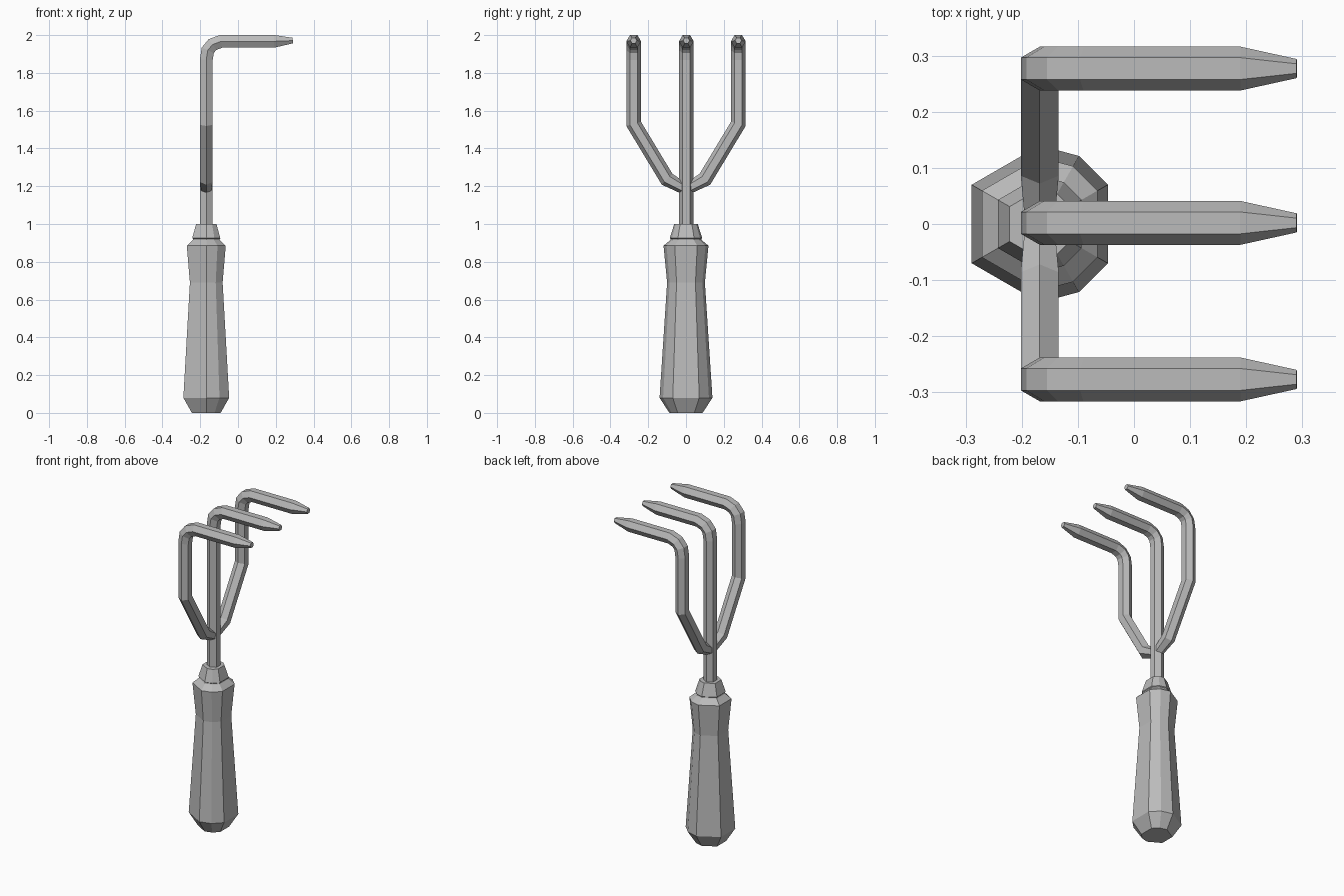
import bpy
import bmesh
from math import cos, sin, radians
from mathutils import Vector

cube = bpy.data.objects.get("Cube")
if cube:
    bpy.data.objects.remove(cube, do_unlink=True)

AXIS_X = -0.168
TUBE_R = 0.039

grey = bpy.data.materials.new("plain grey")
grey.use_nodes = True
grey.diffuse_color = (0.5, 0.5, 0.5, 1)
grey.node_tree.nodes["Principled BSDF"].inputs["Base Color"].default_value = (0.5, 0.5, 0.5, 1)


def loft(name, rings):
    """Skin a list of vertex rings and cap both ends."""
    bm = bmesh.new()
    loops = [[bm.verts.new(p) for p in ring] for ring in rings]
    n = len(loops[0])
    for a, b in zip(loops, loops[1:]):
        for i in range(n):
            j = (i + 1) % n
            bm.faces.new((a[i], a[j], b[j], b[i]))
    bm.faces.new(loops[0])
    bm.faces.new(loops[-1])
    bmesh.ops.recalc_face_normals(bm, faces=bm.faces)
    mesh = bpy.data.meshes.new(name)
    bm.to_mesh(mesh)
    bm.free()
    mesh.materials.append(grey)
    obj = bpy.data.objects.new(name, mesh)
    bpy.context.collection.objects.link(obj)


def turned(name, profile):
    """Faceted turned part from (radius, height) pairs."""
    angles = [radians(a) for a in (30, 60, 90, 150, 210, 270, 300, 330)]
    loft(name, [[(AXIS_X + r * cos(a), r * sin(a), z) for a in angles]
                for r, z in profile])


def hex_tube(name, path, radii):
    """Six-sided tube with mitred bends."""
    pts = [Vector(p) for p in path]
    dirs = [(b - a).normalized() for a, b in zip(pts, pts[1:])]
    u = dirs[0].cross(Vector((1, 0, 0))).normalized()
    v = dirs[0].cross(u)
    offsets = [u * cos(radians(60 * k)) + v * sin(radians(60 * k)) for k in range(6)]
    rings = []
    for i, p in enumerate(pts):
        if 0 < i < len(dirs):
            d = dirs[i - 1]
            t = (d + dirs[i]).normalized()
            offsets = [o - d * (o.dot(t) / d.dot(t)) for o in offsets]
        elif i == len(dirs):
            d = dirs[-1]
            offsets = [o - d * o.dot(d) for o in offsets]
        rings.append([p + o * radii[i] for o in offsets])
    loft(name, rings)


# Grip and collar
turned("handle", [(0.088, 0), (0.14, 0.08), (0.1, 0.69), (0.119, 0.885),
                  (0.083, 0.915), (0.078, 0.93)])
turned("collar", [(0.078, 0.918), (0.086, 0.925), (0.062, 1.0)])

# Prongs: a straight centre one and two flared side ones
bend = [(AXIS_X, 1.87), (-0.16, 1.92), (-0.135, 1.95), (-0.09, 1.967),
        (0.19, 1.967), (0.29, 1.971)]
stems = {
    "centre_prong": (0.002, [(0, 0.95)]),
    "left_prong": (0.277, [(0.01, 1.187), (0.1, 1.237), (0.277, 1.53)]),
    "right_prong": (-0.277, [(-0.01, 1.187), (-0.1, 1.237), (-0.277, 1.53)]),
}
for name, (y, stem) in stems.items():
    start = [(AXIS_X, y if len(stem) == 1 else sy, z) for sy, z in stem]
    path = start + [(x, y, z) for x, z in bend]
    radii = [TUBE_R] * (len(path) - 1) + [0.017]
    if len(stem) > 1:
        radii[0] = 0.03
    hex_tube(name, path, radii)
